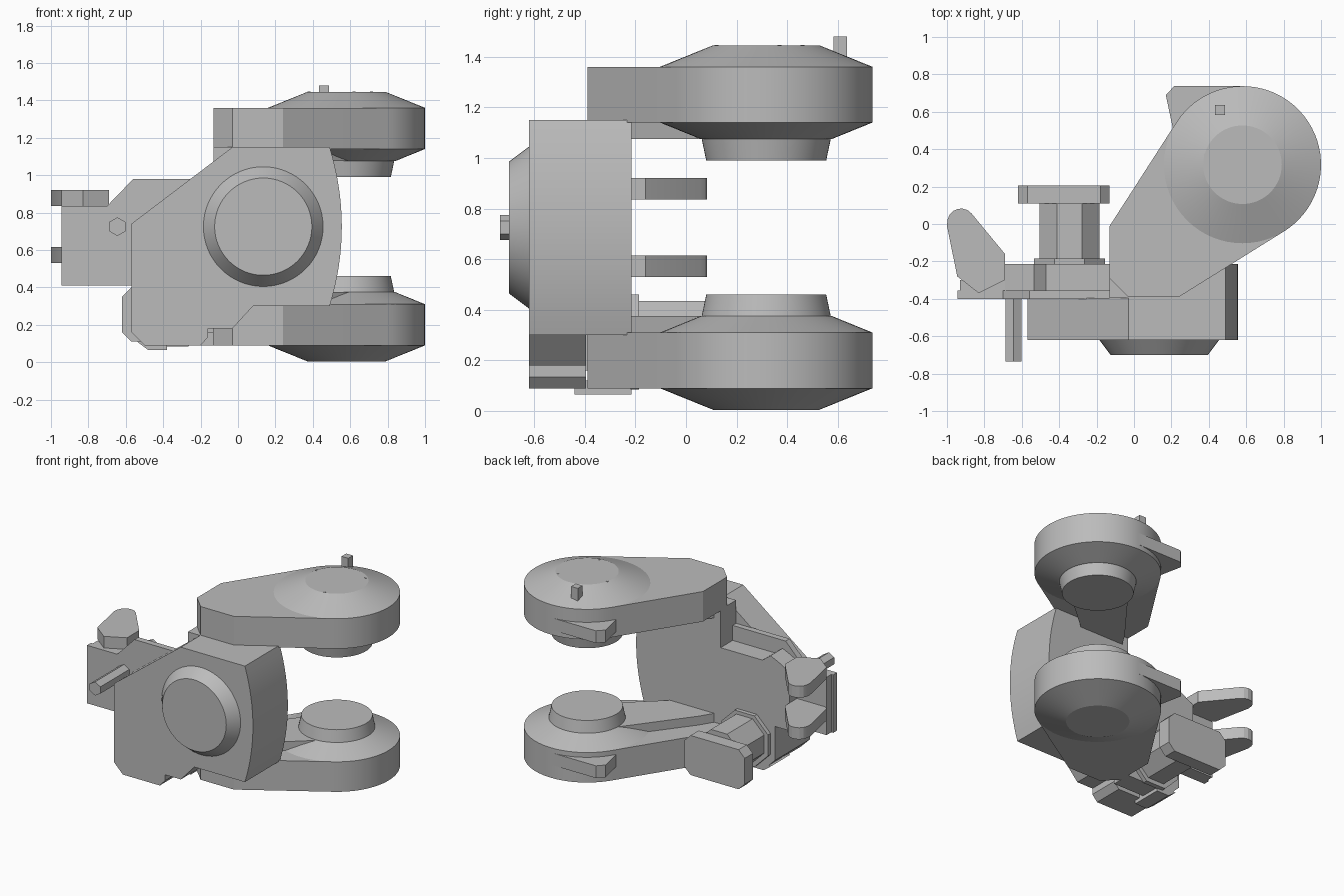
import bpy, bmesh
from math import cos, sin, radians, pi
from mathutils import Matrix, Vector

cube = bpy.data.objects.get("Cube")
if cube:
    bpy.data.objects.remove(cube)

grey = bpy.data.materials.new("plain_grey")
grey.use_nodes = True
COLOUR = (0.5, 0.5, 0.5, 1)
grey.diffuse_color = COLOUR
grey.node_tree.nodes["Principled BSDF"].inputs["Base Color"].default_value = COLOUR

MID = 0.725            # height of the mirror plane between the two arms
HUB = (0.58, 0.317)    # vertical axis of the arm ends


def finish(name, bm):
    bmesh.ops.recalc_face_normals(bm, faces=bm.faces)
    mesh = bpy.data.meshes.new(name)
    bm.to_mesh(mesh)
    bm.free()
    mesh.materials.append(grey)
    ob = bpy.data.objects.new(name, mesh)
    bpy.context.collection.objects.link(ob)
    bpy.ops.object.select_all(action='DESELECT')
    ob.select_set(True)
    bpy.context.view_layer.objects.active = ob
    bpy.ops.object.shade_smooth_by_angle(angle=radians(20))
    return ob


def prism(name, outline, lo, hi, axis):
    """Extrude an outline along y (outline is x, z) or z (outline is x, y)."""
    bm = bmesh.new()
    place = (lambda a, b: (a, lo, b)) if axis == 'y' else (lambda a, b: (a, b, lo))
    face = bm.faces.new([bm.verts.new(place(a, b)) for a, b in outline])
    out = bmesh.ops.extrude_face_region(bm, geom=[face])
    shift = Vector((0, hi - lo, 0)) if axis == 'y' else Vector((0, 0, hi - lo))
    moved = [v for v in out["geom"] if isinstance(v, bmesh.types.BMVert)]
    bmesh.ops.translate(bm, verts=moved, vec=shift)
    return finish(name, bm)


def cone(name, centre, r1, r2, lo, hi, axis, sides=64):
    """Tapered disc from lo (radius r1) to hi (radius r2)."""
    bm = bmesh.new()
    bmesh.ops.create_cone(bm, cap_ends=True, segments=sides, radius1=r1, radius2=r2, depth=1)
    for v in bm.verts:
        along = lo + (v.co.z + 0.5) * (hi - lo)
        a, b = centre[0] + v.co.x, centre[1] + v.co.y
        v.co = (a, along, b) if axis == 'y' else (a, b, along)
    return finish(name, bm)


def arc(cx, cy, r, start, end, n):
    steps = [radians(start + (end - start) * i / n) for i in range(n + 1)]
    return [(cx + r * cos(t), cy + r * sin(t)) for t in steps]


def chamfered(x0, x1, z0, z1, c):
    return [(x0 + c, z0), (x1 - c, z0), (x1, z0 + c), (x1, z1 - c),
            (x1 - c, z1), (x0 + c, z1), (x0, z1 - c), (x0, z0 + c)]


# Main body: front slab, then the thicker rear with its cut-down pocket
bulge = [(0.49 + 0.065 * (1 - t * t), MID + 0.425 * t) for t in [i / 8 - 1 for i in range(17)]]
prism("body_front", [(-0.57, 0.16), (-0.5, 0.09), (-0.2, 0.09), (-0.16, 0.135), (-0.16, 0.18),
                     (-0.03, 0.18), (0.08, 0.3)] + bulge + [(-0.03, 1.15), (-0.57, 0.74)],
      -0.62, -0.395, 'y')
prism("body_rear", [(-0.13, 0.3)] + bulge + [(-0.13, 1.15)], -0.395, -0.215, 'y')
prism("pocket_block", [(-0.69, 0.41), (-0.57, 0.41), (-0.57, 0.16), (-0.5, 0.09), (-0.13, 0.09),
                       (-0.13, 0.87), (-0.47, 0.87), (-0.535, 0.92), (-0.6, 0.89), (-0.69, 0.84)],
      -0.36, -0.215, 'y')
prism("side_panel", [(-0.945, 0.41), (-0.57, 0.41), (-0.57, 0.16), (-0.13, 0.16), (-0.13, 0.98),
                     (-0.56, 0.98), (-0.7, 0.835), (-0.945, 0.835)], -0.4, -0.355, 'y')
prism("panel_backing", [(-0.93, 0.41), (-0.69, 0.41), (-0.69, 0.835), (-0.93, 0.835)],
      -0.36, -0.3, 'y')
prism("bottom_foot", [(-0.54, 0.11), (-0.48, 0.065), (-0.38, 0.065), (-0.38, 0.12)],
      -0.44, -0.215, 'y')

# Round cover and hexagonal rod on the front
cone("front_cover", (0.135, MID), 0.26, 0.32, -0.7, -0.62, 'y')
rod = [(-0.645 + 0.05 * sin(i * pi / 3), MID + 0.05 * cos(i * pi / 3)) for i in range(6)]
prism("hex_rod", rod, -0.735, -0.38, 'y')

# Knob on the rear: collar, octagonal shaft and end plate
prism("knob_collar", chamfered(-0.535, -0.155, 0.085, 0.46, 0.11), -0.22, -0.185, 'y')
prism("knob_shaft", chamfered(-0.505, -0.185, 0.115, 0.435, 0.094), -0.2, 0.11, 'y')
prism("knob_plate", chamfered(-0.62, -0.13, 0.11, 0.4, 0.05), 0.11, 0.205, 'y')

# Arms, prongs and their details, mirrored above and below the middle
arm = [(-0.13, -0.01), (-0.13, -0.29), (-0.03, -0.39), (0.24, -0.39)]
arm += arc(*HUB, 0.42, -59.6, 148, 40)
rib = [(-0.1, -0.25), (0.24, -0.25), (0.62, 0.08), (0.58, 0.32), (0.38, 0.4), (-0.02, -0.12)]
tab = [(0.17, 0.69), (0.215, 0.737), (0.58, 0.737), (0.58, 0.5), (0.21, 0.5)]
prong = [(-0.69, -0.21), (-0.69, -0.3), (-0.83, -0.37), (-0.945, -0.28), (-1, -0.01)]
prong += arc(-0.925, 0.01, 0.073, 170, 40, 6) + [(-0.69, -0.16)]
for level, s in (("upper", 1), ("lower", -1)):
    def h(d):
        return MID + s * d
    prism(level + "_arm", arm, h(0.415), h(0.635), 'z')
    cone(level + "_arm_dome", HUB, 0.42, 0.21, h(0.635), h(0.72), 'z')
    cone(level + "_arm_inner_taper", HUB, 0.42, 0.26, h(0.415), h(0.35), 'z')
    cone(level + "_hub", HUB, 0.255, 0.237, h(0.35), h(0.265), 'z')
    prism(level + "_arm_rib", rib, h(0.35), h(0.42), 'z')
    prism(level + "_arm_tab", tab, h(0.45), h(0.54), 'z')
    prism(level + "_prong", prong, h(0.11), h(0.195), 'z')

# Pin and small studs on the upper arm
prism("top_pin", [(0.432, 0.583), (0.486, 0.583), (0.486, 0.637), (0.432, 0.637)], 1.38, 1.48, 'z')
for i, (x, y) in enumerate([(0.38, 0.37), (0.715, 0.46), (0.62, 0.12)]):
    cone(f"stud_{i + 1}", (x, y), 0.008, 0.008, 1.4, 1.447, 'z', 8)
